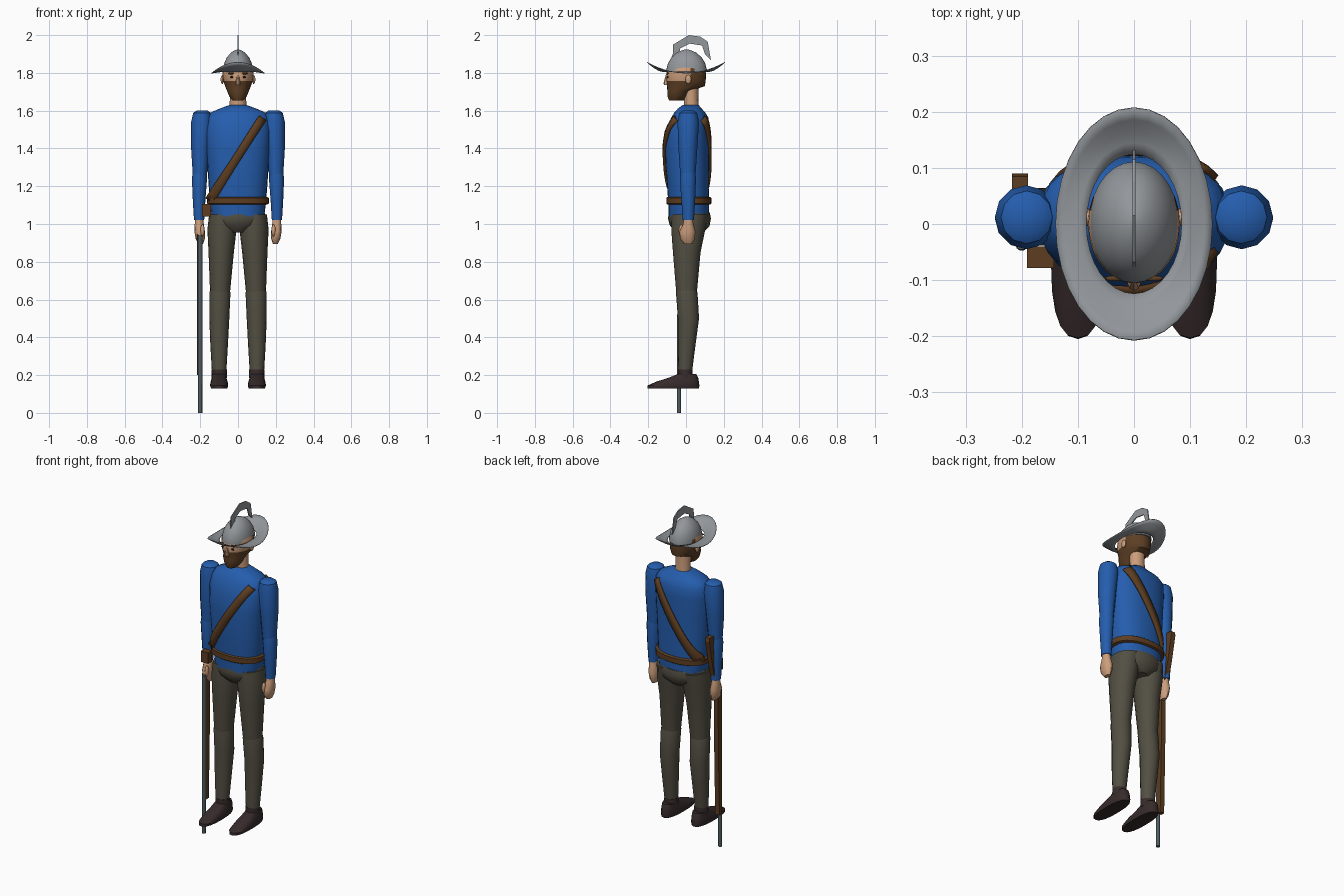
import bpy, bmesh, math
from math import cos, sin, pi, radians
from mathutils import Vector

if "Cube" in bpy.data.objects:
    bpy.data.objects.remove(bpy.data.objects["Cube"], do_unlink=True)


def material(name, rgb):
    m = bpy.data.materials.new(name)
    m.use_nodes = True
    m.diffuse_color = (*rgb, 1)
    m.node_tree.nodes["Principled BSDF"].inputs["Base Color"].default_value = (*rgb, 1)
    return m


BLUE = material("blue cloth", (.018, .11, .42))
GREY_CLOTH = material("drab cloth", (.085, .077, .055))
LEATHER = material("brown leather", (.11, .047, .015))
SKIN = material("skin", (.60, .34, .20))
HAIR = material("brown hair", (.11, .05, .018))
STEEL = material("hat steel", (.29, .31, .33))
SHOE = material("dark shoe leather", (.038, .024, .024))
IRON = material("barrel iron", (.08, .11, .12))
DARK = material("eye dark", (.012, .008, .006))


def finish(name, bm, *mats, smooth=True, angle=40):
    bmesh.ops.recalc_face_normals(bm, faces=bm.faces)
    mesh = bpy.data.meshes.new(name)
    bm.to_mesh(mesh)
    bm.free()
    ob = bpy.data.objects.new(name, mesh)
    bpy.context.collection.objects.link(ob)
    for m in mats:
        mesh.materials.append(m)
    if smooth:
        bpy.ops.object.select_all(action='DESELECT')
        ob.select_set(True)
        bpy.context.view_layer.objects.active = ob
        bpy.ops.object.shade_smooth_by_angle(angle=radians(angle))
    return ob


def ellipse(t, power):
    c, s = cos(t), sin(t)
    e = 2 / power
    return math.copysign(abs(c) ** e, c), math.copysign(abs(s) ** e, s)


def loft(name, rings, *mats, segs=16, power=2, side=1, angle=40):
    """Skin a stack of ellipses given as (z, x, y, rx, ry)."""
    bm = bmesh.new()
    loops = []
    for z, x, y, rx, ry in rings:
        pts = [ellipse(2 * pi * i / segs, power) for i in range(segs)]
        loops.append([bm.verts.new((side * (x + rx * c), y + ry * s, z)) for c, s in pts])
    for a, b in zip(loops, loops[1:]):
        for i in range(segs):
            j = (i + 1) % segs
            bm.faces.new((a[i], a[j], b[j], b[i]))
    bm.faces.new(loops[0])
    bm.faces.new(loops[-1])
    return finish(name, bm, *mats, angle=angle)


def ball(name, centre, size, mat):
    bm = bmesh.new()
    bmesh.ops.create_uvsphere(bm, u_segments=12, v_segments=8, radius=1)
    bmesh.ops.scale(bm, vec=size, verts=bm.verts)
    bmesh.ops.translate(bm, vec=centre, verts=bm.verts)
    return finish(name, bm, mat)


def plate(name, profile, x, half, mat):
    """Extrude a (y, z) outline across x."""
    bm = bmesh.new()
    face = bm.faces.new([bm.verts.new((x - half, y, z)) for y, z in profile])
    new = bmesh.ops.extrude_face_region(bm, geom=[face])["geom"]
    bmesh.ops.translate(bm, vec=(2 * half, 0, 0),
                        verts=[v for v in new if isinstance(v, bmesh.types.BMVert)])
    return finish(name, bm, mat, smooth=False)


# Torso, pelvis and neck
TORSO = [(1.04, 0, .015, .138, .106), (1.10, 0, .015, .147, .108), (1.2, 0, .01, .155, .11),
         (1.4, 0, .005, .168, .117), (1.5, 0, .01, .172, .112), (1.56, 0, .02, .165, .1),
         (1.59, 0, .02, .145, .082), (1.612, 0, .02, .095, .062), (1.63, 0, .025, .045, .042)]
TORSO_POWER = 2.3
loft("tunic", TORSO, BLUE, segs=28, power=TORSO_POWER)
loft("pelvis", [(1.06, 0, .018, .142, .108), (1.03, 0, .018, .152, .114),
                (.99, 0, .02, .125, .105), (.955, 0, .02, .06, .07)], GREY_CLOTH, segs=24)
loft("neck", [(1.6, 0, .03, .047, .04), (1.66, 0, .027, .043, .038),
              (1.75, 0, .025, .043, .04)], SKIN)

# Head, with beard and hair coloured by position
head = loft("head", [(1.655, 0, -.05, .03, .04), (1.675, 0, -.045, .046, .053),
                     (1.705, 0, -.035, .058, .064), (1.73, 0, 0, .068, .1),
                     (1.757, 0, 0, .077, .104), (1.79, 0, 0, .082, .106),
                     (1.82, 0, .002, .081, .1), (1.87, 0, .003, .06, .07)],
            SKIN, HAIR, segs=28, angle=50)
for p in head.data.polygons:
    beard = p.center.z < 1.757 and p.center.y < .012
    hair = p.center.z > 1.71 and p.center.y > .022
    p.material_index = int(beard or hair)
loft("nose", [(1.735, 0, -.104, .012, .012), (1.745, 0, -.105, .012, .014),
              (1.79, 0, -.1, .006, .007)], SKIN, segs=8)
for side, label in ((1, "left"), (-1, "right")):
    ball(label + "_ear", (side * .083, .012, 1.765), (.009, .016, .024), SKIN)
    ball(label + "_eye", (side * .033, -.097, 1.778), (.01, .004, .005), DARK)
    ball(label + "_eyebrow", (side * .035, -.097, 1.797), (.018, .005, .005), HAIR)

# Helmet: dome, upturned brim and crest
loft("helmet_dome", [(1.805, 0, .003, .08, .108), (1.815, 0, .003, .08, .108),
                     (1.85, 0, .003, .073, .099), (1.88, 0, .003, .06, .081),
                     (1.905, 0, .003, .04, .055), (1.918, 0, .003, .02, .028),
                     (1.925, 0, .003, .003, .004)], STEEL, segs=28)
bm = bmesh.new()
SEGS = 32
rows = []
for k in range(5):
    f = k / 4
    row = []
    for i in range(SEGS):
        t = 2 * pi * i / SEGS
        lift = .058 * sin(t) ** 2 * f ** 1.4 - .008 * f
        row.append(bm.verts.new(((.085 + .055 * f) * cos(t),
                                 (.124 + .082 * f) * sin(t), 1.808 + lift)))
    rows.append(row)
for a, b in zip(rows, rows[1:]):
    for i in range(SEGS):
        j = (i + 1) % SEGS
        bm.faces.new((a[i], a[j], b[j], b[i]))
brim = finish("helmet_brim", bm, STEEL)
brim.modifiers.new("thickness", 'SOLIDIFY').thickness = .003
plate("helmet_crest", [(-.085, 1.86), (-.07, 1.9), (-.068, 1.95), (.015, 2), (.075, 1.992),
                       (.115, 1.965), (.132, 1.868), (.1, 1.9), (.085, 1.945), (.02, 1.955),
                       (-.03, 1.93), (-.04, 1.885)], 0, .003, STEEL)

# Arms, legs and shoes
for side, label in ((1, "left"), (-1, "right")):
    loft(label + "_upper_arm", [(1.6, .19, .012, .03, .03), (1.588, .191, .012, .046, .047),
                                (1.54, .192, .012, .056, .057), (1.4, .199, .01, .049, .05),
                                (1.25, .202, .01, .037, .04)], BLUE, segs=12, side=side)
    loft(label + "_forearm", [(1.27, .203, .01, .037, .04), (1.24, .204, .01, .04, .043),
                              (1.12, .206, .012, .033, .036), (1.02, .206, .012, .027, .03)],
         BLUE, segs=12, side=side)
    loft(label + "_hand", [(1.03, .206, .012, .022, .024), (1, .205, .012, .024, .027),
                           (.96, .203, .008, .028, .042), (.92, .2, .008, .024, .038),
                           (.895, .198, .012, .013, .022)], SKIN, segs=12, side=side)
    ball(label + "_thumb", (side * .188, -.025, .965), (.011, .014, .032), SKIN)
    loft(label + "_thigh", [(1.05, .083, .02, .07, .095), (.97, .085, .012, .077, .09),
                            (.85, .089, .004, .067, .073), (.64, .095, .003, .053, .055)],
         GREY_CLOTH, side=side)
    loft(label + "_shin", [(.655, .095, .003, .051, .053), (.635, .096, .004, .056, .057),
                           (.5, .099, .013, .053, .056), (.35, .1, .003, .046, .046),
                           (.2, .1, -.005, .037, .035)], GREY_CLOTH, side=side)
    loft(label + "_shoe_cuff", [(.185, .099, -.004, .041, .039), (.23, .099, -.004, .04, .038)],
         SHOE, side=side)
    loft(label + "_shoe", [(.13, .1, -.068, .043, .137), (.145, .1, -.066, .048, .137),
                           (.165, .1, -.045, .045, .113), (.185, .1, -.015, .039, .08),
                           (.205, .1, .005, .035, .05)], SHOE, segs=20, power=2.5, side=side)

# Belt and the pouch on its right side
loft("belt", [(1.103, 0, .015, .152, .113), (1.108, 0, .015, .164, .119),
              (1.138, 0, .015, .165, .119), (1.143, 0, .015, .152, .113)],
     LEATHER, segs=28, power=TORSO_POWER)
plate("belt_pouch", [(-.078, 1.04), (-.04, 1.04), (-.04, 1.105), (-.078, 1.105)],
      -.167, .024, LEATHER)


# Shoulder strap laid on the tunic, front and back
def tunic_y(x, z, facing):
    for a, b in zip(TORSO, TORSO[1:]):
        if a[0] <= z <= b[0]:
            f = (z - a[0]) / (b[0] - a[0])
            _, _, cy, rx, ry = (p + (q - p) * f for p, q in zip(a, b))
            u = min(abs(x) / rx, .96)
            return cy + facing * (ry * (1 - u ** TORSO_POWER) ** (1 / TORSO_POWER) + .007)


for facing, label in ((-1, "front"), (1, "back")):
    bm = bmesh.new()
    start, end = Vector((.128, 1.56)), Vector((-.15, 1.125))
    across = (end - start).orthogonal().normalized() * .022
    rows = []
    for i in range(17):
        mid = start.lerp(end, i / 16)
        pts = [mid + across * w for w in (-1, 0, 1)]
        rows.append([bm.verts.new((p.x, tunic_y(p.x, p.y, facing), p.y)) for p in pts])
    for a, b in zip(rows, rows[1:]):
        for i in range(2):
            bm.faces.new((a[i], a[i + 1], b[i + 1], b[i]))
    strap = finish("shoulder_strap_" + label, bm, LEATHER)
    solid = strap.modifiers.new("thickness", 'SOLIDIFY')
    solid.thickness, solid.offset = .014, 0

# Long gun held muzzle down in the right hand
loft("gun_barrel", [(0, -.2, -.037, .011, .011), (.94, -.2, -.034, .012, .012)], IRON, segs=10)
plate("gun_stock", [(-.03, .2), (-.005, .2), (.004, .6), (.008, .9), (.03, 1), (.06, 1.12),
                    (.09, 1.27), (.085, 1.29), (.035, 1.29), (.025, 1.15), (.005, 1.03),
                    (-.03, .94)], -.203, .014, LEATHER)
